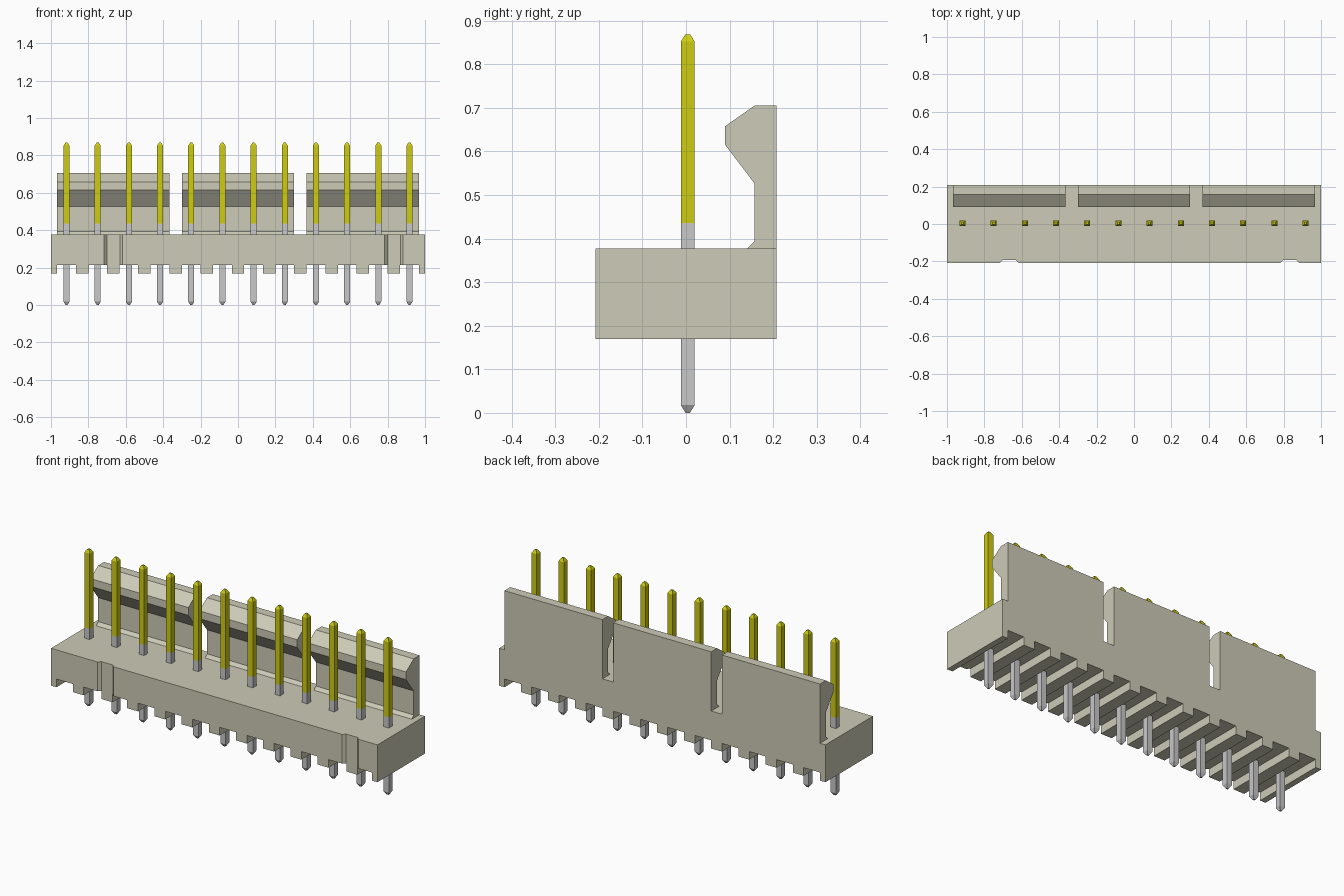
import bpy, bmesh
from mathutils import Vector

cube = bpy.data.objects.get("Cube")
if cube:
    bpy.data.objects.remove(cube, do_unlink=True)

PINS = 12
PITCH = 1 / 6
PIN_X = [(i - (PINS - 1) / 2) * PITCH for i in range(PINS)]
PIN_Y = 0.004
BACK, FRONT = 0.208, -0.208
BOTTOM, GROOVE_TOP, TOP = 0.17, 0.215, 0.377


def material(name, rgb):
    m = bpy.data.materials.new(name)
    m.use_nodes = True
    m.diffuse_color = (*rgb, 1)
    m.node_tree.nodes["Principled BSDF"].inputs["Base Color"].default_value = (*rgb, 1)
    return m


BEIGE = material("beige plastic", (0.61, 0.597, 0.474))
GOLD = material("gold plating", (0.62, 0.605, 0.006))
TIN = material("tin plating", (0.58, 0.58, 0.59))


def finish(name, bm, mats):
    bmesh.ops.recalc_face_normals(bm, faces=bm.faces)
    me = bpy.data.meshes.new(name)
    bm.to_mesh(me)
    bm.free()
    for m in mats:
        me.materials.append(m)
    ob = bpy.data.objects.new(name, me)
    bpy.context.collection.objects.link(ob)
    return ob


def prism(name, points, push, mats):
    """Extrude a closed 3D outline along a vector."""
    bm = bmesh.new()
    face = bm.faces.new([bm.verts.new(p) for p in points])
    ext = bmesh.ops.extrude_face_region(bm, geom=[face], use_keep_orig=True)
    bmesh.ops.translate(bm, vec=Vector(push),
                        verts=[g for g in ext["geom"] if isinstance(g, bmesh.types.BMVert)])
    return finish(name, bm, mats)


# Housing: end outline with one groove under each pin, run front to back
outline = [(-1, TOP), (-1, BOTTOM)]
for x in PIN_X:
    l, r = x - 0.05, x + 0.05
    outline += [(l, BOTTOM), (l, GROOVE_TOP), (r, GROOVE_TOP), (r, BOTTOM)]
outline += [(1, BOTTOM), (1, TOP)]
housing = prism("housing", [(x, FRONT, z) for x, z in outline], (0, BACK - FRONT, 0), [BEIGE])

# Two shallow sloped keyways cut in the housing front
for x in (-4 * PITCH, 5 * PITCH):
    plan = [(-0.065, FRONT - 0.015), (-0.035, FRONT + 0.015),
            (0.035, FRONT + 0.015), (0.065, FRONT - 0.015)]
    cutter = prism("keyway_cutter", [(x + a, y, 0.1) for a, y in plan], (0, 0, 0.4), [BEIGE])
    cutter.hide_render = True
    mod = housing.modifiers.new("keyway", "BOOLEAN")
    mod.operation, mod.solver, mod.object = "DIFFERENCE", "EXACT", cutter
    bpy.context.view_layer.objects.active = housing
    bpy.ops.object.modifier_apply(modifier=mod.name)
    bpy.data.objects.remove(cutter, do_unlink=True)

# Hooked latch wall in three sections along the back
HOOK = [(BACK, TOP), (BACK, 0.705), (0.157, 0.705), (0.09, 0.658),
        (0.09, 0.615), (0.157, 0.527), (0.157, 0.394), (0.14, TOP)]
for name, x in (("latch_right", -2 / 3), ("latch_middle", 0), ("latch_left", 2 / 3)):
    prism(name, [(x - 0.3, y, z) for y, z in HOOK], (0.6, 0, 0), [BEIGE])

# Square pins with pointed ends, gold on the upper length
RINGS = [(0, 0.005), (0.018, 0.016), (0.436, 0.016), (0.852, 0.016), (0.868, 0.006)]
for i, x in enumerate(PIN_X):
    bm = bmesh.new()
    rings = [[bm.verts.new((x + sx * h, PIN_Y + sy * h, z))
              for sx, sy in ((-1, -1), (1, -1), (1, 1), (-1, 1))] for z, h in RINGS]
    for a, b in zip(rings, rings[1:]):
        for k in range(4):
            n = (k + 1) % 4
            bm.faces.new((a[k], a[n], b[n], b[k]))
    bm.faces.new(rings[0])
    bm.faces.new(rings[-1])
    for f in bm.faces:
        f.material_index = 1 if f.calc_center_median().z > 0.436 else 0
    finish(f"pin_{i + 1}", bm, [TIN, GOLD])
